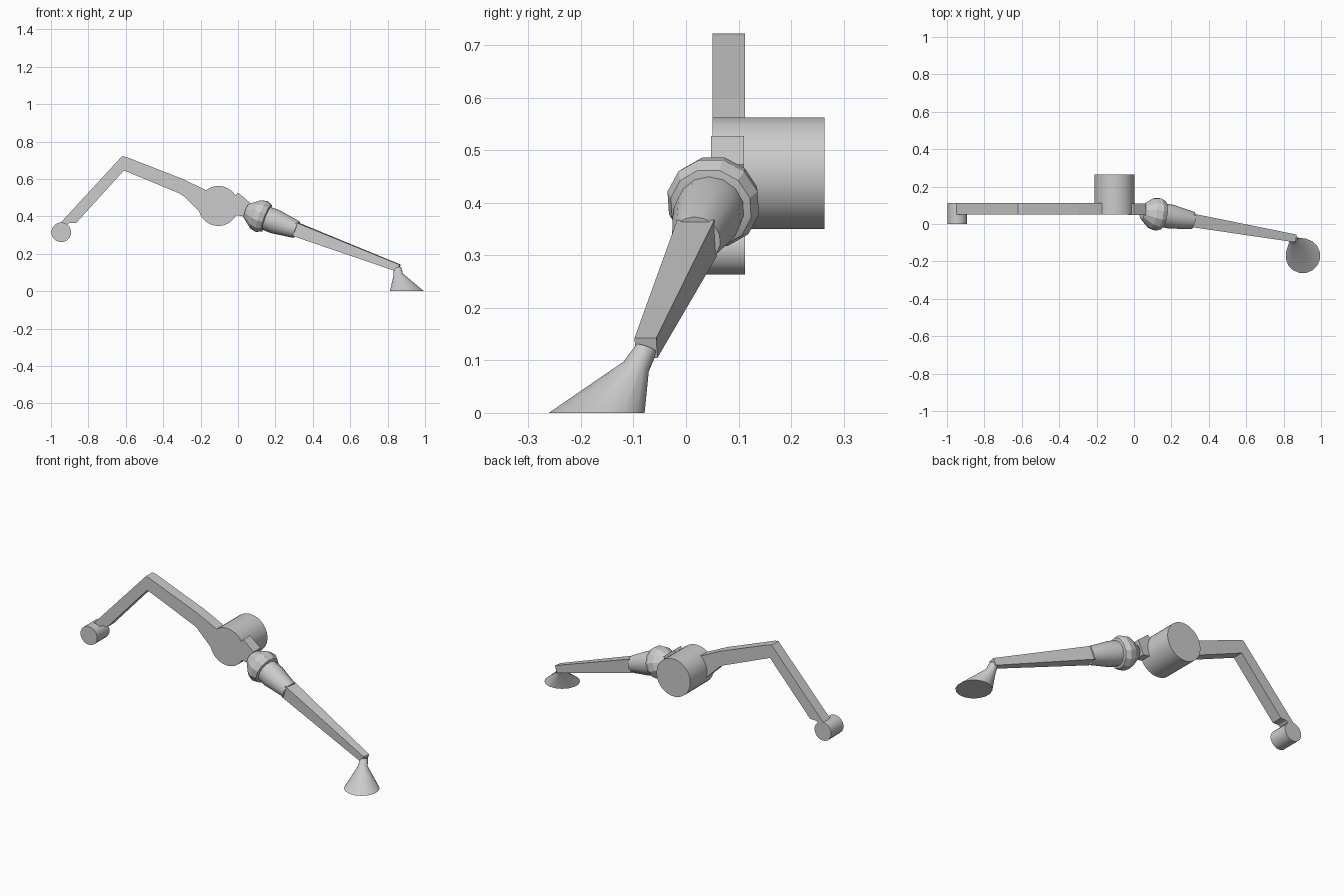
import bpy, bmesh, math
from mathutils import Vector

cube = bpy.data.objects.get("Cube")
if cube:
    bpy.data.objects.remove(cube, do_unlink=True)

grey = bpy.data.materials.new("plain grey")
grey.use_nodes = True
grey.diffuse_color = (0.6, 0.6, 0.6, 1)
grey.node_tree.nodes["Principled BSDF"].inputs["Base Color"].default_value = (0.6, 0.6, 0.6, 1)


def loft(name, rings, smooth=0):
    """Skin a list of equal-length point rings and cap both ends."""
    bm = bmesh.new()
    loops = [[bm.verts.new(p) for p in ring] for ring in rings]
    n = len(loops[0])
    for a, b in zip(loops, loops[1:]):
        for i in range(n):
            j = (i + 1) % n
            bm.faces.new((a[i], a[j], b[j], b[i]))
    bm.faces.new(loops[0])
    bm.faces.new(loops[-1])
    bmesh.ops.recalc_face_normals(bm, faces=bm.faces)
    mesh = bpy.data.meshes.new(name)
    bm.to_mesh(mesh)
    bm.free()
    mesh.materials.append(grey)
    obj = bpy.data.objects.new(name, mesh)
    bpy.context.collection.objects.link(obj)
    if smooth:
        bpy.ops.object.select_all(action="DESELECT")
        obj.select_set(True)
        bpy.context.view_layer.objects.active = obj
        bpy.ops.object.shade_smooth_by_angle(angle=math.radians(smooth))
    return obj


def circle(centre, u, v, r, n):
    steps = [2 * math.pi * (i + 0.5) / n for i in range(n)]
    return [Vector(centre) + r * (math.cos(a) * u + math.sin(a) * v) for a in steps]


def extrude_y(name, profile, y0, y1):
    """Push an x, z outline from y0 to y1."""
    return loft(name, [[(x, y, z) for x, z in profile] for y in (y0, y1)])


X, Y, Z = Vector((1, 0, 0)), Vector((0, 1, 0)), Vector((0, 0, 1))

# Bent flat bar, widening towards the hub
extrude_y("bent_bar", [(-0.95, 0.365), (-0.62, 0.722), (-0.598, 0.718), (-0.295, 0.6),
                       (-0.17, 0.54), (-0.1, 0.46), (-0.18, 0.4), (-0.29, 0.508),
                       (-0.315, 0.524), (-0.61, 0.646), (-0.865, 0.365), (-0.9, 0.365),
                       (-0.93, 0.345)], 0.05, 0.112)

# Drums at the hub and at the bar end
for name, x, z, r, y0, y1, n in (("hub_drum", -0.105, 0.456, 0.107, 0.05, 0.264, 32),
                                 ("end_drum", -0.945, 0.315, 0.053, 0.0, 0.112, 16)):
    loft(name, [circle((x, y, z), X, Z, r, n) for y in (y0, y1)], 35)

# Wedge joining the hub to the handle
extrude_y("hub_connector", [(-0.03, 0.49), (0, 0.527), (0.065, 0.473),
                            (0.03, 0.4), (-0.03, 0.41)], 0.048, 0.11)

# Sloping handle axis
axis = Vector((0.923, -0.161, -0.347)).normalized()
side = axis.cross(Z).normalized()
up = side.cross(axis)
start = Vector((0.045, 0.066, 0.43))

# Flared collar and tapered grip
collar = [(0, 0.04), (0.055, 0.083), (0.088, 0.09), (0.115, 0.079), (0.12, 0.06)]
loft("handle_collar", [circle(start + axis * s, side, up, r, 12) for s, r in collar], 20)
grip = [(0.1, 0.064), (0.165, 0.066), (0.29, 0.047)]
loft("handle_grip", [circle(start + axis * s, side, up, r, 14) for s, r in grip], 35)

# Square tapering arm
arm = []
for s, w, h in ((0.28, 0.036, 0.037), (0.882, 0.021, 0.02)):
    c = start + axis * s
    arm.append([c + side * w * i + up * h * j for i, j in ((-1, -1), (1, -1), (1, 1), (-1, 1))])
loft("tapered_arm", arm)

# Offset bell-shaped foot with a narrow neck
tilt = (Y - 0.35 * Z).normalized()
lean = (X + 0.2 * Z).normalized()
loft("bell_foot", [circle((0.852, -0.075, 0.123), lean, tilt, 0.021, 16),
                   circle((0.857, -0.095, 0.088), lean, tilt, 0.026, 16),
                   circle((0.903, -0.17, 0), X, Y, 0.093, 16)], 40)
